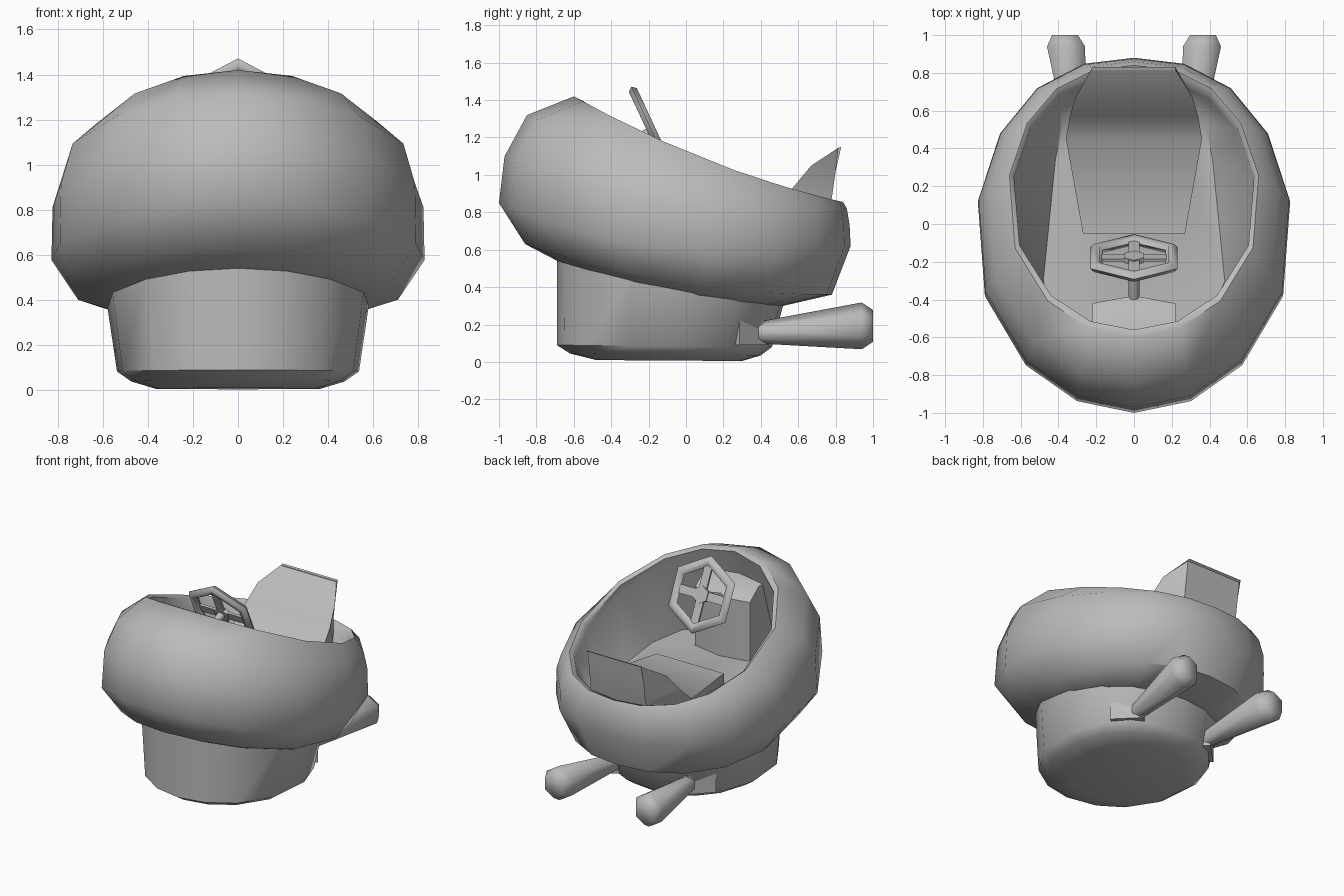
import bpy, bmesh
from math import sin, cos, radians, pi, copysign
from mathutils import Vector, Matrix

cube = bpy.data.objects.get("Cube")
if cube:
    bpy.data.objects.remove(cube, do_unlink=True)

GREY = (0.5, 0.5, 0.5, 1)
mat = bpy.data.materials.new("plain grey")
mat.use_nodes = True
mat.diffuse_color = GREY
mat.node_tree.nodes["Principled BSDF"].inputs["Base Color"].default_value = GREY


def finish(name, bm, angle=50):
    bmesh.ops.recalc_face_normals(bm, faces=bm.faces)
    mesh = bpy.data.meshes.new(name)
    bm.to_mesh(mesh)
    bm.free()
    obj = bpy.data.objects.new(name, mesh)
    bpy.context.collection.objects.link(obj)
    mesh.materials.append(mat)
    bpy.ops.object.select_all(action='DESELECT')
    obj.select_set(True)
    bpy.context.view_layer.objects.active = obj
    bpy.ops.object.shade_smooth_by_angle(angle=radians(angle))
    return obj


def loft(name, rings, closed=False, angle=50):
    """Skin a list of point rings, capped unless the rings form a loop."""
    bm = bmesh.new()
    loops = [[bm.verts.new(p) for p in ring] for ring in rings]
    n = len(loops[0])
    pairs = list(zip(loops, loops[1:]))
    if closed:
        pairs.append((loops[-1], loops[0]))
    for a, b in pairs:
        for i in range(n):
            j = (i + 1) % n
            bm.faces.new((a[i], a[j], b[j], b[i]))
    if not closed:
        bm.faces.new(loops[0])
        bm.faces.new(loops[-1])
    return finish(name, bm, angle)


HALF = [0, 21, 43, 70, 101, 125, 146, 165]
ANGLES = HALF + [180] + [360 - a for a in HALF[:0:-1]]


def oval(front, zf, back, zb, width, sag=0.0):
    """Tilted egg-shaped ring, sagging between its front and back."""
    mid, half = (front + back) / 2, (back - front) / 2
    ring = []
    for a in ANGLES:
        s, c = sin(radians(a)), -cos(radians(a))
        u = (c + 1) / 2
        square = 0.85 if c > 0 else 1
        x = copysign(width * abs(s) ** square, s)
        ring.append((x, mid + half * c, zf + (zb - zf) * u - 4 * sag * u * (1 - u)))
    return ring


# Round bumper shell, up the outside, over the lip, down to the floor
shell = [oval(*r) for r in (
    (-.63, .51, .52, .30, .54, .04),
    (-.86, .63, .78, .36, .72, .07),
    (-1.0, .85, .88, .62, .84, .14),
    (-.97, 1.10, .875, .73, .835, .07),
    (-.85, 1.32, .86, .82, .78, .07),
    (-.60, 1.42, .84, .855, .67, .06),
    (-.56, 1.40, .80, .84, .645, .06),
    (-.58, 1.34, .78, .80, .645, .06))]
# Flat floor with straight sides that narrow towards the back
floor = [(copysign(min(abs(x), .45 - .1 * y), x), y, z)
         for x, y, z in oval(-.76, .72, .64, .69, .62)]
loft("body_shell", shell + [floor])

# Tapered pedestal under the shell
loft("base", [oval(*r) for r in (
    (-.48, .01, .30, .005, .37),
    (-.62, .045, .40, .035, .48),
    (-.69, .09, .46, .08, .545),
    (-.69, .55, .54, .38, .60))])

# Seat: front points and half widths, each paired with a back point
seat = [((.83, 1.15), .22, (.815, 1.145), .22), ((.67, 1.05), .31, (.80, 1.02), .22),
        ((.57, .93), .34, (.78, .88), .22), ((.45, .81), .36, (.74, .70), .26),
        ((-.05, .78), .27, (-.05, .69), .27)]
loft("seat", [[(-w, *f), (w, *f), (v, *b), (-v, *b)] for f, w, b, v in seat])

# Dashboard pillar below the cowl
dash = [(-.22, -.42), (0, -.38), (.22, -.42), (.22, -.7), (-.22, -.7)]
levels = ((.69, 0), (1.14, 0), (1.22, -.1))
loft("dash_pillar", [[(x, y + shift, z) for x, y in dash] for z, shift in levels])

# Steering wheel, built flat and then leaned towards the front
place = Matrix.Translation((0, -.18, 1.23)) @ Matrix.Rotation(radians(115), 4, 'X')


def box(bm, size, matrix):
    bmesh.ops.create_cube(bm, size=1, matrix=matrix @ Matrix.Diagonal((*size, 1)))


rim = []
for i in range(6):
    a = pi / 2 + i * pi / 3
    section = [(.23 + .036 * cos(k * pi / 3), .027 * sin(k * pi / 3)) for k in range(6)]
    rim.append([place @ Vector((r * cos(a), r * sin(a), h)) for r, h in section])
loft("steering_wheel_rim", rim, closed=True, angle=65)

bm = bmesh.new()
for turn in (0, pi / 2):
    box(bm, (.4, .06, .015), place @ Matrix.Rotation(turn, 4, 'Z'))
bmesh.ops.create_cone(bm, cap_ends=True, segments=6, radius1=.06, radius2=.06,
                      depth=.03, matrix=place)
finish("steering_wheel_spokes", bm, 30)

bm = bmesh.new()
bmesh.ops.create_cone(bm, cap_ends=True, segments=8, radius1=.028, radius2=.028,
                      depth=.3, matrix=place @ Matrix.Translation((0, 0, .15)))
finish("steering_column", bm)

# Rear thrusters and their mounts
for side, label in ((1, "left"), (-1, "right")):
    rings = []
    for y, x, z, r in ((.36, .29, .155, .055), (.94, .36, .193, .125), (1.0, .365, .193, .085)):
        rings.append([(side * (x + r * .93 * sin(k * pi / 3)), y, z + r * cos(k * pi / 3))
                      for k in range(6)])
    loft(label + "_thruster", rings, angle=65)

    bm = bmesh.new()
    turn = Matrix.Rotation(side * radians(-45), 4, 'Z')
    box(bm, (.22, .11, .13), Matrix.Translation((side * .325, .325, .155)) @ turn)
    finish(label + "_thruster_mount", bm, 30)
